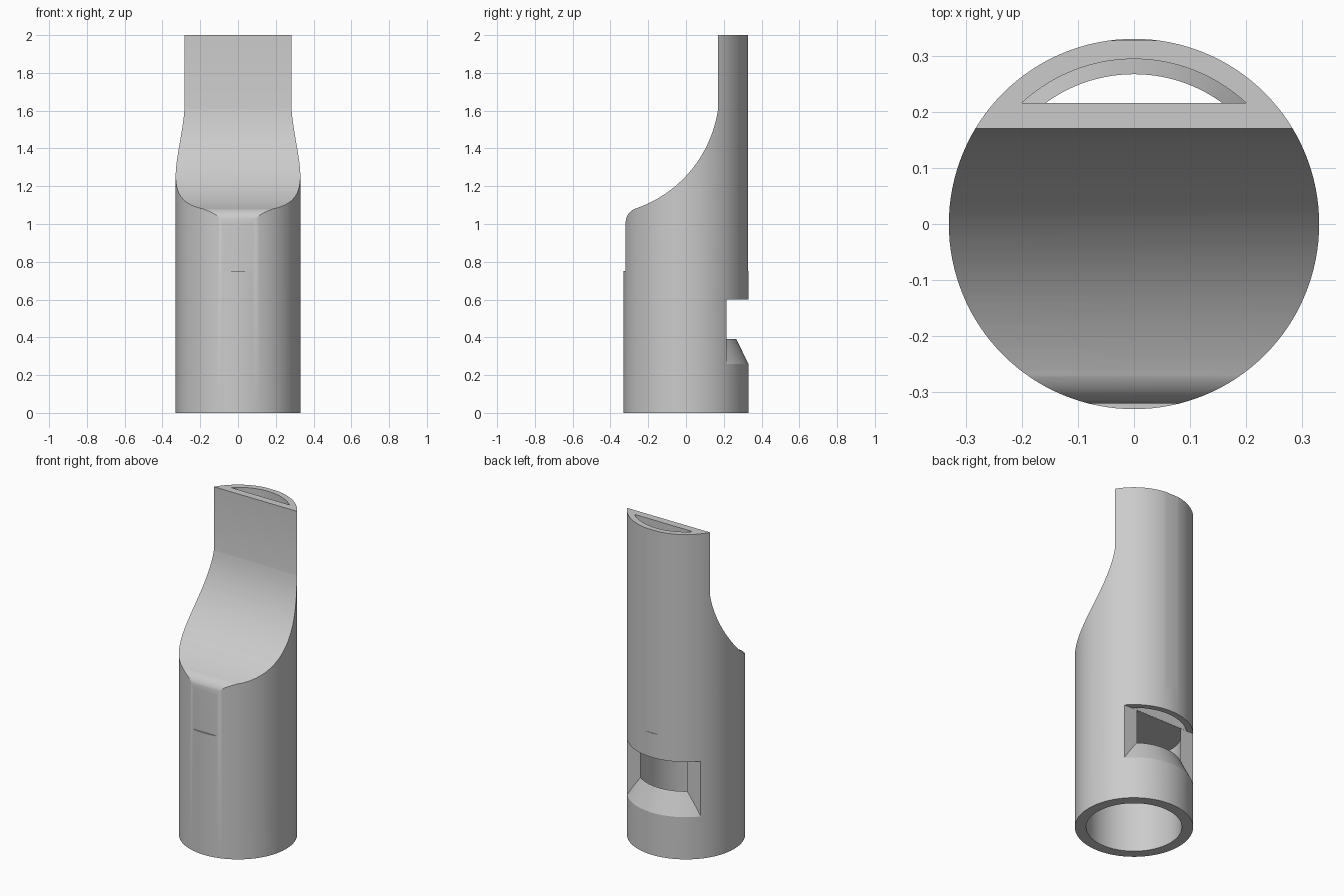
import bpy, bmesh, math
from mathutils import Vector

if "Cube" in bpy.data.objects:
    bpy.data.objects.remove(bpy.data.objects["Cube"])

SEG = 128
R_OUT, R_BORE, R_SLOT = 0.33, 0.267, 0.294


def add_mesh(name, bm):
    bmesh.ops.recalc_face_normals(bm, faces=bm.faces)
    me = bpy.data.meshes.new(name)
    bm.to_mesh(me)
    bm.free()
    ob = bpy.data.objects.new(name, me)
    bpy.context.collection.objects.link(ob)
    return ob


def prism(name, pts, vec):
    """Extrude a closed loop of 3D points along vec."""
    bm = bmesh.new()
    face = bm.faces.new([bm.verts.new(p) for p in pts])
    new = bmesh.ops.extrude_face_region(bm, geom=[face])["geom"]
    bmesh.ops.translate(bm, vec=vec, verts=[v for v in new if isinstance(v, bmesh.types.BMVert)])
    return add_mesh(name, bm)


def frustum(name, r1, r2, z1, z2):
    bm = bmesh.new()
    bmesh.ops.create_cone(bm, cap_ends=True, segments=SEG, radius1=r1, radius2=r2, depth=z2 - z1)
    bmesh.ops.translate(bm, vec=(0, 0, (z1 + z2) / 2), verts=bm.verts)
    return add_mesh(name, bm)


def box(name, x, y1, y2, z1, z2):
    return prism(name, [(-x, y1, z1), (x, y1, z1), (x, y2, z1), (-x, y2, z1)], (0, 0, z2 - z1))


def cut(target, cutter):
    cutter.hide_render = True
    mod = target.modifiers.new("cut", 'BOOLEAN')
    mod.operation, mod.solver, mod.object = 'DIFFERENCE', 'EXACT', cutter
    bpy.context.view_layer.objects.active = target
    bpy.ops.object.modifier_apply(modifier=mod.name)
    bpy.data.objects.remove(cutter)


body = frustum("mouthpiece_body", R_OUT, R_OUT, 0, 2)

# front cut: shallow flat, rounded lip, sweeping arc, flat beak face
prof = [(-0.5, 0.75), (-0.32, 0.75)]
p0, p1, p2 = Vector((-0.32, 1.0)), Vector((-0.32, 1.064)), Vector((-0.26, 1.085))
for i in range(12):
    t = i / 12
    prof.append(tuple(p0 * (1 - t) ** 2 + p1 * 2 * t * (1 - t) + p2 * t * t))
cy, cz, rad = -0.477, 1.70, 0.653
a0, a1 = math.atan2(1.085 - cz, -0.26 - cy), math.atan2(1.6 - cz, 0.169 - cy)
for i in range(33):
    a = a0 + (a1 - a0) * i / 32
    prof.append((cy + rad * math.cos(a), cz + rad * math.sin(a)))
prof += [(0.17, 1.61), (0.17, 2.2), (-0.5, 2.2)]
cut(body, prism("front_cutter", [(-0.5, y, z) for y, z in prof], (1, 0, 0)))

# very shallow flat along the back
cut(body, box("back_flat_cutter", 0.3, 0.327, 0.5, 0.75, 2.2))

# main bore, open at the bottom
cut(body, frustum("bore_cutter", R_BORE, R_BORE, -0.2, 0.599))

# sound window with a conical ramp at its lower edge
window = box("window_cutter", 0.4, 0.215, 0.45, 0.255, 0.6)
slope = (R_OUT - R_BORE) / 0.13
cut(window, frustum("ramp", R_OUT + 0.06 * slope, R_OUT - 0.15 * slope, 0.20, 0.41))
cut(body, window)

# crescent air channel from the beak top down into the window
half = math.acos(0.216 / R_SLOT)
arc = [(R_SLOT * math.sin(-half + 2 * half * i / 40),
        R_SLOT * math.cos(-half + 2 * half * i / 40), 0.58) for i in range(41)]
cut(body, prism("channel_cutter", arc, (0, 0, 1.6)))

# single grey material, smooth curves with sharp edges
mat = bpy.data.materials.new("light_grey")
mat.diffuse_color = (0.6, 0.6, 0.6, 1)
mat.use_nodes = True
mat.node_tree.nodes["Principled BSDF"].inputs["Base Color"].default_value = mat.diffuse_color
body.data.materials.clear()
body.data.materials.append(mat)
for p in body.data.polygons:
    p.material_index = 0
bpy.ops.object.select_all(action='DESELECT')
body.select_set(True)
bpy.context.view_layer.objects.active = body
bpy.ops.object.shade_smooth_by_angle(angle=math.radians(25))
